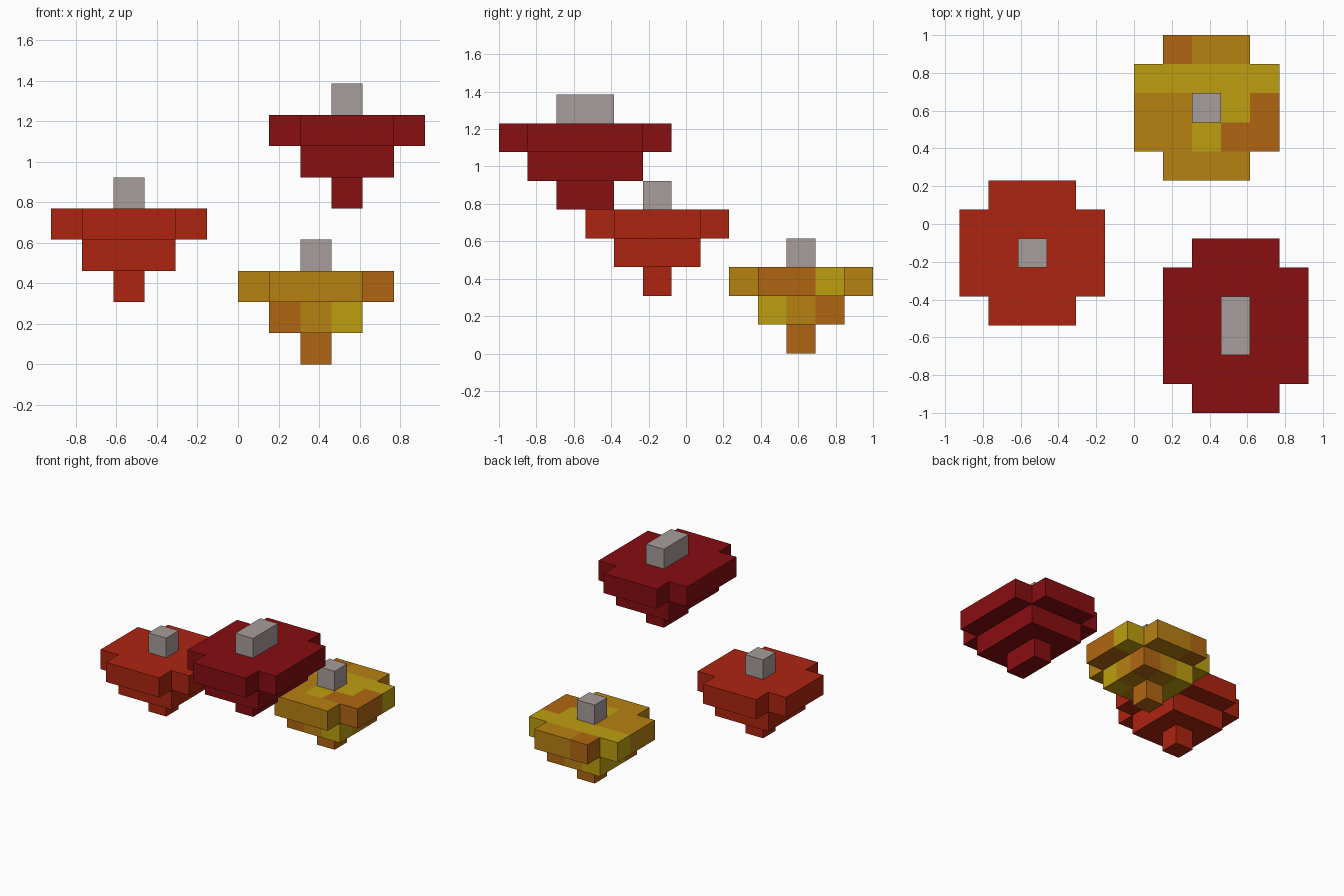
import bpy, bmesh
from mathutils import Vector

if "Cube" in bpy.data.objects:
    bpy.data.objects.remove(bpy.data.objects["Cube"])

U = 2 / 13  # size of one block


def material(name, rgb):
    m = bpy.data.materials.new(name)
    m.diffuse_color = (*rgb, 1)
    m.use_nodes = True
    m.node_tree.nodes["Principled BSDF"].inputs["Base Color"].default_value = m.diffuse_color
    return m


RED = material("bright red", (0.42, 0.018, 0.0055))
DARK = material("dark red", (0.245, 0.0044, 0.0055))
GREY = material("warm grey", (0.39, 0.34, 0.325))
YELLOW = material("yellow", (0.51, 0.345, 0.005))
OCHRE = material("ochre", (0.475, 0.22, 0.0056))
ORANGE = material("brown orange", (0.44, 0.134, 0.006))


def build(name, blocks, origin, mats):
    """Make the outer skin of a set of blocks {(x, y, z): material index}."""
    bm = bmesh.new()
    for cell, mat in blocks.items():
        for axis in range(3):
            for side in (0, 1):
                step = [0, 0, 0]
                step[axis] = 1 if side else -1
                if tuple(c + s for c, s in zip(cell, step)) in blocks:
                    continue
                corners = []
                for a, b in ((0, 0), (1, 0), (1, 1), (0, 1)):
                    p = Vector(cell)
                    p[axis] += side
                    p[(axis + 1) % 3] += a
                    p[(axis + 2) % 3] += b
                    corners.append(bm.verts.new((p + Vector(origin)) * U))
                if not side:
                    corners.reverse()
                bm.faces.new(corners).material_index = mat
    bmesh.ops.remove_doubles(bm, verts=bm.verts, dist=0.001)
    # merge flat areas of one colour
    bmesh.ops.dissolve_limit(bm, angle_limit=0.01, verts=bm.verts,
                             edges=bm.edges, delimit={'MATERIAL'})
    me = bpy.data.meshes.new(name)
    bm.to_mesh(me)
    bm.free()
    for m in mats:
        me.materials.append(m)
    ob = bpy.data.objects.new(name, me)
    bpy.context.collection.objects.link(ob)
    return ob


def fruit(name, origin, length, mats, rule=lambda x, y, z: 0):
    """Stepped body, 5 wide and `length` deep, with a stem on top."""
    blocks = {}
    for z, inset in enumerate((2, 1, 0)):
        for x in range(inset, 5 - inset):
            for y in range(inset, length - inset):
                corner = x in (0, 4) and y in (0, length - 1)
                if not corner:
                    blocks[x, y, z] = rule(x, y, z)
    build(name + "_body", blocks, origin, mats)
    stem = {(2, y, 3): 0 for y in range(2, length - 2)}
    build(name + "_stem", stem, origin, [GREY])


# Colour pattern of the mottled fruit: one string per row, front to back
PATTERN = (
    ("", "", "  C", "", ""),
    ("", " CBA", " ABB", " ABC", ""),
    (" BBB", "BBACC", "BBBAC", "AAAAA", " CBB"),
)

fruit("red_fruit", (-6, -3.5, 2), 5, [RED])
fruit("dark_red_fruit", (1, -6.5, 5), 6, [DARK])
fruit("yellow_fruit", (0, 1.5, 0), 5, [YELLOW, OCHRE, ORANGE],
      lambda x, y, z: "ABC".index(PATTERN[z][y][x]))
